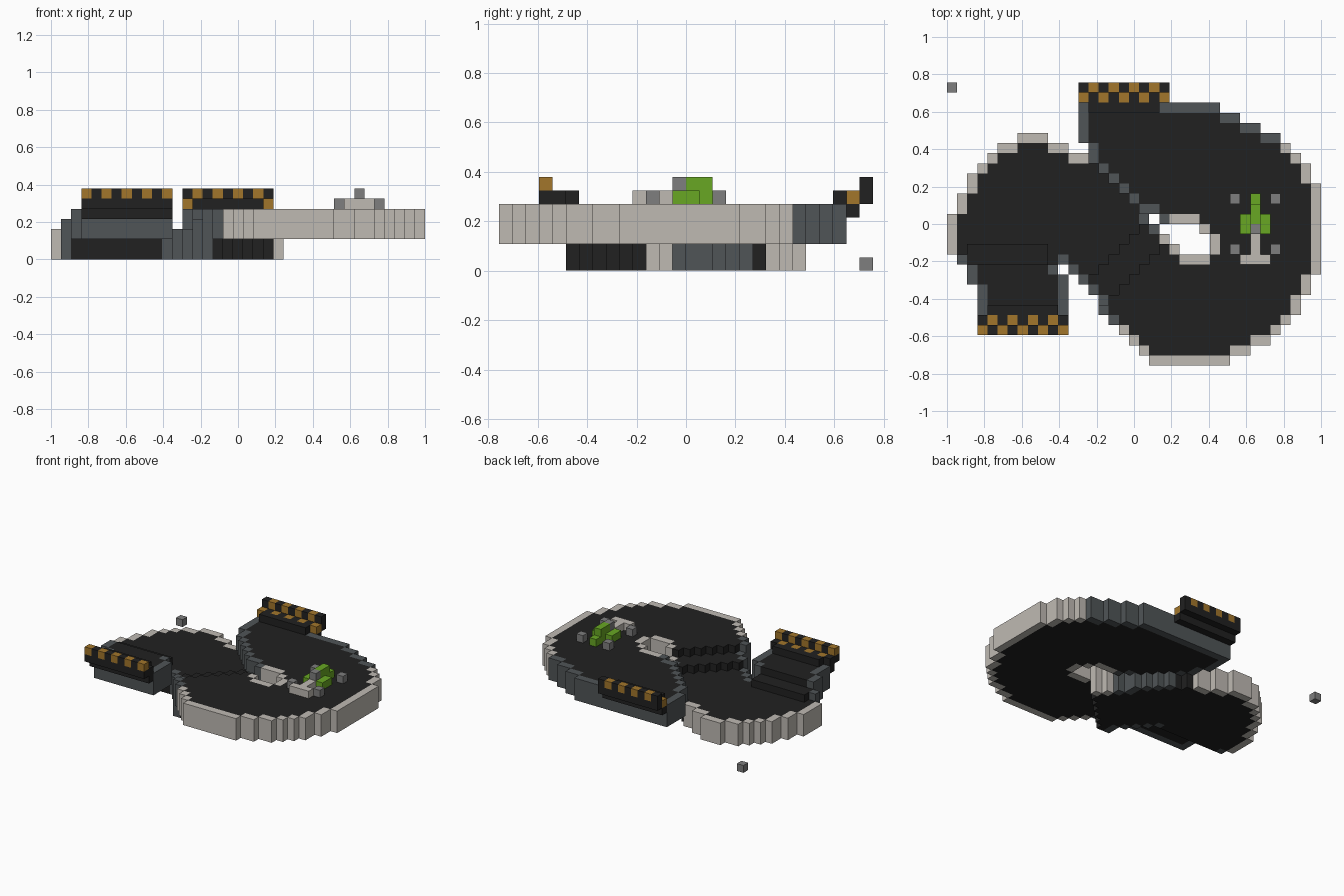
import bpy
import bmesh

if "Cube" in bpy.data.objects:
    bpy.data.objects.remove(bpy.data.objects["Cube"])

V = 2 / 37  # block size
COLOURS = {
    "asphalt": (0.015, 0.015, 0.015),
    "light_curb": (0.52, 0.49, 0.45),
    "dark_curb": (0.08, 0.09, 0.095),
    "gold": (0.36, 0.18, 0.024),
    "green": (0.14, 0.39, 0.017),
    "mid_grey": (0.21, 0.21, 0.21),
}
MATS = {}
for mat_name, rgb in COLOURS.items():
    m = bpy.data.materials.new(mat_name)
    m.use_nodes = True
    m.diffuse_color = (*rgb, 1)
    bsdf = m.node_tree.nodes["Principled BSDF"]
    bsdf.inputs["Base Color"].default_value = (*rgb, 1)
    bsdf.inputs["Roughness"].default_value = 0.9
    MATS[mat_name] = m


def build_blocks(name, blocks):
    """Make one mesh from {(column, row from back, layer): colour}, outer faces only."""
    used = sorted(set(blocks.values()))
    mesh = bpy.data.meshes.new(name)
    bm = bmesh.new()
    corners = {}

    def vert(p):
        if p not in corners:
            corners[p] = bm.verts.new((-1 + p[0] * V, (14 - p[1]) * V, p[2] * V))
        return corners[p]

    for cell, colour in blocks.items():
        for axis in range(3):
            for side in (0, 1):
                near = list(cell)
                near[axis] += 2 * side - 1
                if tuple(near) in blocks:
                    continue
                u, w = (axis + 1) % 3, (axis + 2) % 3
                loop = []
                for a, b in ((0, 0), (1, 0), (1, 1), (0, 1)):
                    p = list(cell)
                    p[axis] += side
                    p[u] += a
                    p[w] += b
                    loop.append(vert(tuple(p)))
                # rows run towards -y, so the winding is mirrored
                face = bm.faces.new(loop[::-1] if side == 0 else loop)
                face.material_index = used.index(colour)
    bmesh.ops.recalc_face_normals(bm, faces=bm.faces)
    bm.to_mesh(mesh)
    bm.free()
    for c in used:
        mesh.materials.append(MATS[c])
    obj = bpy.data.objects.new(name, mesh)
    bpy.context.collection.objects.link(obj)


# Track plan: column spans of each row, starting at row 2 from the back
SPANS = [
    [(13, 26)], [(13, 28)], [(13, 30)], [(7, 9), (13, 32)],
    [(5, 11), (14, 33)], [(4, 34)], [(3, 35)], [(2, 35)], [(2, 36)],
    [(1, 36)], [(1, 36)], [(0, 19), (21, 36)], [(0, 20), (25, 36)],
    [(0, 21), (26, 36)], [(0, 22), (26, 36)], [(1, 36)],
    [(2, 10), (12, 36)], [(2, 11), (13, 35)], [(3, 11), (14, 35)],
    [(3, 11), (15, 34)], [(3, 11), (15, 34)], [(16, 33)], [(17, 32)],
    [(18, 31)], [(19, 29)], [(20, 27)],
]
PLAN = {(i, r) for r, spans in enumerate(SPANS, 2)
        for a, b in spans for i in range(a, b + 1)}


def upper_left(r):
    """First column of the upper loop in the back half."""
    return 13 if r < 6 else 14 if r < 8 else r + 7


def is_upper(i, r):
    return r <= 13 and i >= upper_left(r)


def is_curb(i, r):
    for n in ((i - 1, r), (i + 1, r), (i, r - 1), (i, r + 1)):
        if n not in PLAN:
            return True
        if is_upper(i, r) and n[1] <= 13 and not is_upper(*n):
            return True
    return False


def layers(i, r):
    """Bottom and top layer of a track column."""
    if is_upper(i, r):
        return (0 if r >= 9 and i == upper_left(r) else 2), 5
    if r < 14:
        return 0, 3
    if r >= 18 and i <= 11:             # raised pit lane
        return 2, 5
    if r in (16, 17) and 1 <= i <= 9:   # step up to the pit lane
        return (0, 4) if (i, r) != (1, 16) else (0, 3)
    s = i + r                           # diagonal ramp between loops
    top = 3 if s < 33 else 4 if s < 37 else 5
    return (0 if s <= 38 else 2), top


track = {}
for i, r in PLAN:
    colour = "asphalt"
    if is_curb(i, r):
        dark = ((r <= 5 and i >= 13) or (r <= 14 and 13 < i <= 21)
                or (r >= 17 and i < 17))
        colour = "dark_curb" if dark else "light_curb"
    low, high = layers(i, r)
    for k in range(low, high):
        track[i, r, k] = colour
build_blocks("race_track", track)


# Chequered gates: inner sill, then two stepped rows
def gate(name, first, sill, middle, outer, phase):
    blocks = {(i, sill, 5): "asphalt" for i in range(first + 1, first + 8)}
    for n in range(9):
        i = first + n
        odd = (n + phase) % 2
        blocks[i, middle, 4] = "asphalt"
        blocks[i, middle, 5] = "asphalt" if odd else "gold"
        blocks[i, outer, 5] = "asphalt"
        blocks[i, outer, 6] = "gold" if odd else "asphalt"
    build_blocks(name, blocks)


gate("back_gate", 13, 2, 1, 0, 0)
gate("front_gate", 3, 22, 23, 24, 1)

# Race car
body = {(30, r, 5): "green" for r in range(11, 15)}
for r in (13, 14):
    body[29, r, 5] = body[31, r, 5] = "green"
for r in (12, 13):
    body[30, r, 6] = "green"
body[30, 14, 6] = "mid_grey"
for cell in ((30, 15), (30, 16), (29, 17), (30, 17), (31, 17)):
    body[(*cell, 5)] = "light_curb"
build_blocks("car_body", body)
for end, r in (("front", 11), ("rear", 16)):
    for side, i in (("right", 28), ("left", 32)):
        build_blocks(f"{end}_{side}_wheel", {(i, r, 5): "mid_grey"})

# Lone corner block
build_blocks("corner_block", {(0, 0, 0): "mid_grey"})
